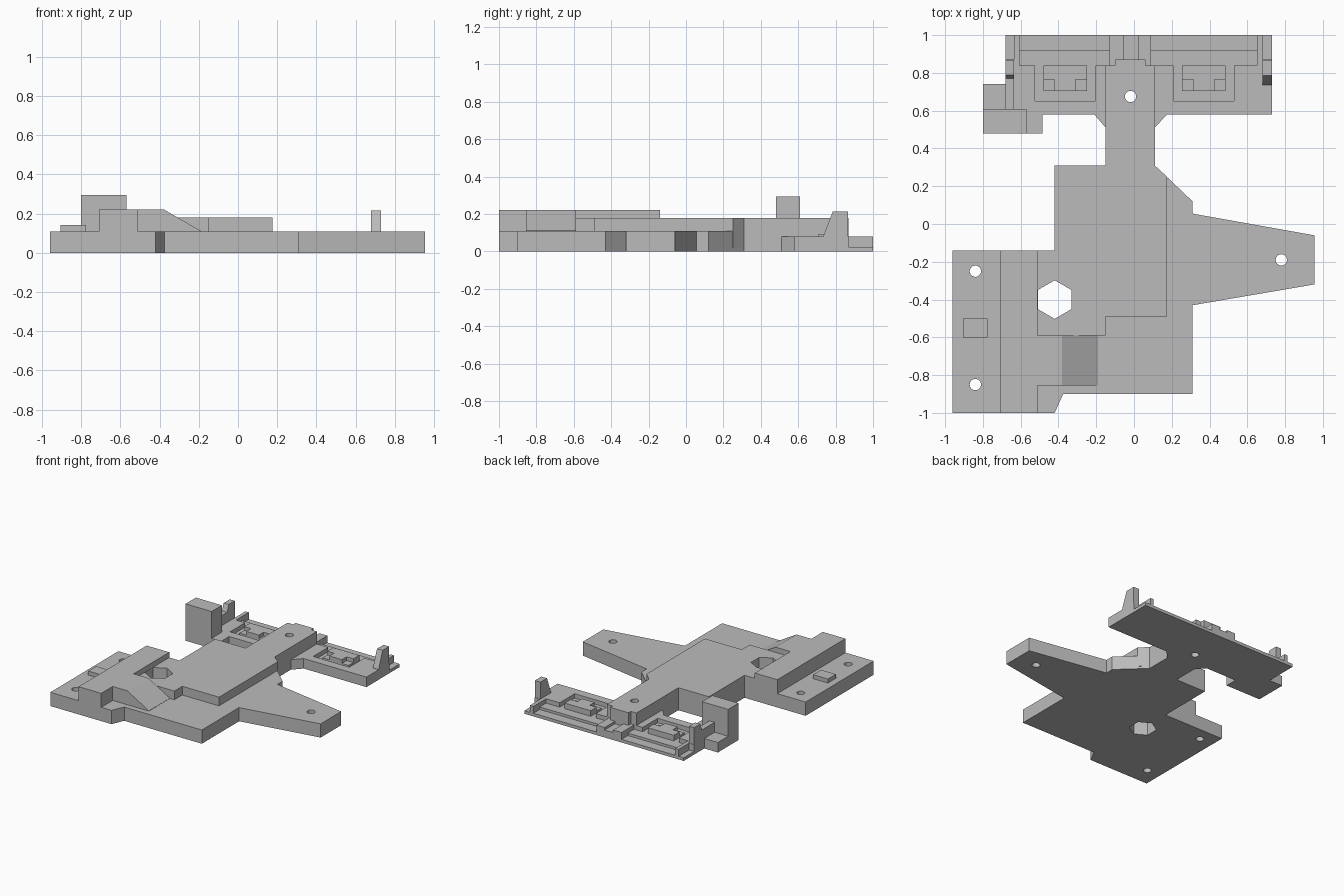
import bpy
import bmesh
import math

cube = bpy.data.objects.get("Cube")
if cube:
    bpy.data.objects.remove(cube, do_unlink=True)

grey = bpy.data.materials.new("plain_grey")
grey.use_nodes = True
grey.diffuse_color = (0.5, 0.5, 0.5, 1)
grey.node_tree.nodes["Principled BSDF"].inputs["Base Color"].default_value = grey.diffuse_color


def extrude(name, points, direction):
    """Solid made by sweeping a flat outline along a direction."""
    bm = bmesh.new()
    face = bm.faces.new([bm.verts.new(p) for p in points])
    swept = bmesh.ops.extrude_face_region(bm, geom=[face])["geom"]
    moved = [g for g in swept if isinstance(g, bmesh.types.BMVert)]
    bmesh.ops.translate(bm, verts=moved, vec=direction)
    bmesh.ops.recalc_face_normals(bm, faces=bm.faces)
    mesh = bpy.data.meshes.new(name)
    bm.to_mesh(mesh)
    bm.free()
    mesh.materials.append(grey)
    obj = bpy.data.objects.new(name, mesh)
    bpy.context.collection.objects.link(obj)
    return obj


def prism(name, outline, bottom, top):
    return extrude(name, [(x, y, bottom) for x, y in outline], (0, 0, top - bottom))


def box(name, left, right, front, back, bottom, top):
    outline = [(left, front), (right, front), (right, back), (left, back)]
    return prism(name, outline, bottom, top)


def side_profile(name, left, right, profile):
    return extrude(name, [(left, y, z) for y, z in profile], (right - left, 0, 0))


def drill(targets, name, x, y, radius, sides, turn=0):
    """Cut a straight hole through each target."""
    ring = [turn + math.tau * i / sides for i in range(sides)]
    cutter = prism(name, [(x + radius * math.cos(a), y + radius * math.sin(a)) for a in ring], -1, 1)
    cutter.hide_render = True
    cutter.hide_viewport = True
    cutter.display_type = 'WIRE'
    for target in targets:
        mod = target.modifiers.new(name, 'BOOLEAN')
        mod.operation = 'DIFFERENCE'
        mod.solver = 'EXACT'
        mod.object = cutter


# Main plate with side wing and neck
main_plate = prism("main_plate", [
    (-0.96, -1), (-0.42, -1), (-0.375, -0.9), (0.31, -0.9), (0.31, -0.43),
    (0.955, -0.32), (0.955, -0.06), (0.31, 0.055), (0.31, 0.12), (0.11, 0.31),
    (0.11, 0.58), (-0.15, 0.58), (-0.15, 0.31), (-0.42, 0.31),
    (-0.42, -0.14), (-0.96, -0.14)], 0, 0.11)

# Raised spine running back along the neck
spine = prism("spine", [
    (-0.51, -0.59), (-0.15, -0.59), (-0.15, -0.49), (0.175, -0.49),
    (0.175, 0.25), (0.11, 0.31), (0.11, 0.84), (0.06, 0.84), (0.06, 0.87),
    (-0.1, 0.87), (-0.1, 0.84), (-0.15, 0.84), (-0.15, 0.31), (-0.42, 0.31),
    (-0.42, -0.14), (-0.51, -0.14)], 0.02, 0.18)

# Side rail, its ramp and the small pad
side_rail = box("side_rail", -0.71, -0.51, -1, -0.14, 0.1, 0.222)
ramp_profile = [(-0.52, 0.1), (-0.19, 0.1), (-0.19, 0.112), (-0.38, 0.222), (-0.52, 0.222)]
extrude("ramp", [(x, -0.855, z) for x, z in ramp_profile], (0, 0.265, 0))
box("pad", -0.905, -0.775, -0.6, -0.5, 0.1, 0.142)

# Rear crossbar floor and its neck gussets
floor = box("crossbar_floor", -0.68, 0.73, 0.58, 1, 0, 0.025)
for side, x, outer in (("right", -0.15, -0.21), ("left", 0.11, 0.175)):
    prism(side + "_gusset", [(x, 0.51), (outer, 0.58), (x, 0.58)], 0, 0.08)

# Rear tray on each side: wall around a recess, stepped block and end ribs
frames = []
trays = (("right", -0.68, -0.02, -0.635, -0.1, -0.525, -0.205),
         ("left", -0.02, 0.73, 0.06, 0.68, 0.21, 0.53))
for side, start, end, lip_a, lip_b, well_a, well_b in trays:
    frames.append(prism(side + "_tray_wall", [
        (start, 0.58), (end, 0.58), (end, 0.87), (lip_b, 0.87), (lip_b, 0.84),
        (well_b, 0.84), (well_b, 0.65), (well_a, 0.65), (well_a, 0.84),
        (lip_a, 0.84), (lip_a, 0.87), (start, 0.87)], 0.01, 0.08))
    box(side + "_tray_floor", lip_a, lip_b, 0.6, 0.92, 0.01, 0.045)
    a, b = well_a + 0.045, well_b - 0.045
    box(side + "_block_base", a, b, 0.705, 0.84, 0.01, 0.06)
    prism(side + "_block_top", [
        (a, 0.84), (a, 0.765), (a + 0.06, 0.765), (a + 0.06, 0.705),
        (b - 0.06, 0.705), (b - 0.06, 0.765), (b, 0.765), (b, 0.84)], 0.01, 0.09)
    for end_name, x in (("inner", lip_a), ("outer", lip_b - 0.03)):
        box(f"{side}_{end_name}_rib", x, x + 0.03, 0.84, 1, 0.01, 0.08)

# Stub behind the neck, split by a groove
for side, a, b in (("right", -0.1, -0.055), ("left", 0.02, 0.06)):
    box(side + "_stub", a, b, 0.86, 1, 0.01, 0.08)
box("stub_floor", -0.06, 0.03, 0.86, 1, 0.01, 0.06)

# Upright posts at the crossbar ends
side_profile("left_post", 0.68, 0.73, [
    (0.735, 0.07), (0.735, 0.085), (0.785, 0.215), (0.867, 0.215), (0.867, 0.07)])
side_profile("right_post", -0.68, -0.635, [
    (0.61, 0.07), (0.61, 0.16), (0.77, 0.16), (0.79, 0.215), (0.867, 0.215), (0.867, 0.07)])

# Corner tower with its low ledges
box("tower", -0.8, -0.57, 0.48, 0.61, 0, 0.295)
box("tower_side_ledge", -0.57, -0.485, 0.48, 0.61, 0, 0.08)
box("tower_back_ledge", -0.8, -0.68, 0.61, 0.74, 0, 0.08)

# Screw holes and hexagonal opening
drill([main_plate], "front_hole", -0.84, -0.85, 0.03, 24)
drill([main_plate], "rear_hole", -0.84, -0.25, 0.03, 24)
drill([main_plate], "wing_hole", 0.78, -0.19, 0.03, 24)
drill([spine, floor] + frames, "neck_hole", -0.018, 0.675, 0.03, 24)
drill([main_plate, spine, side_rail], "hex_opening", -0.42, -0.4, 0.102, 6, math.pi / 6)
